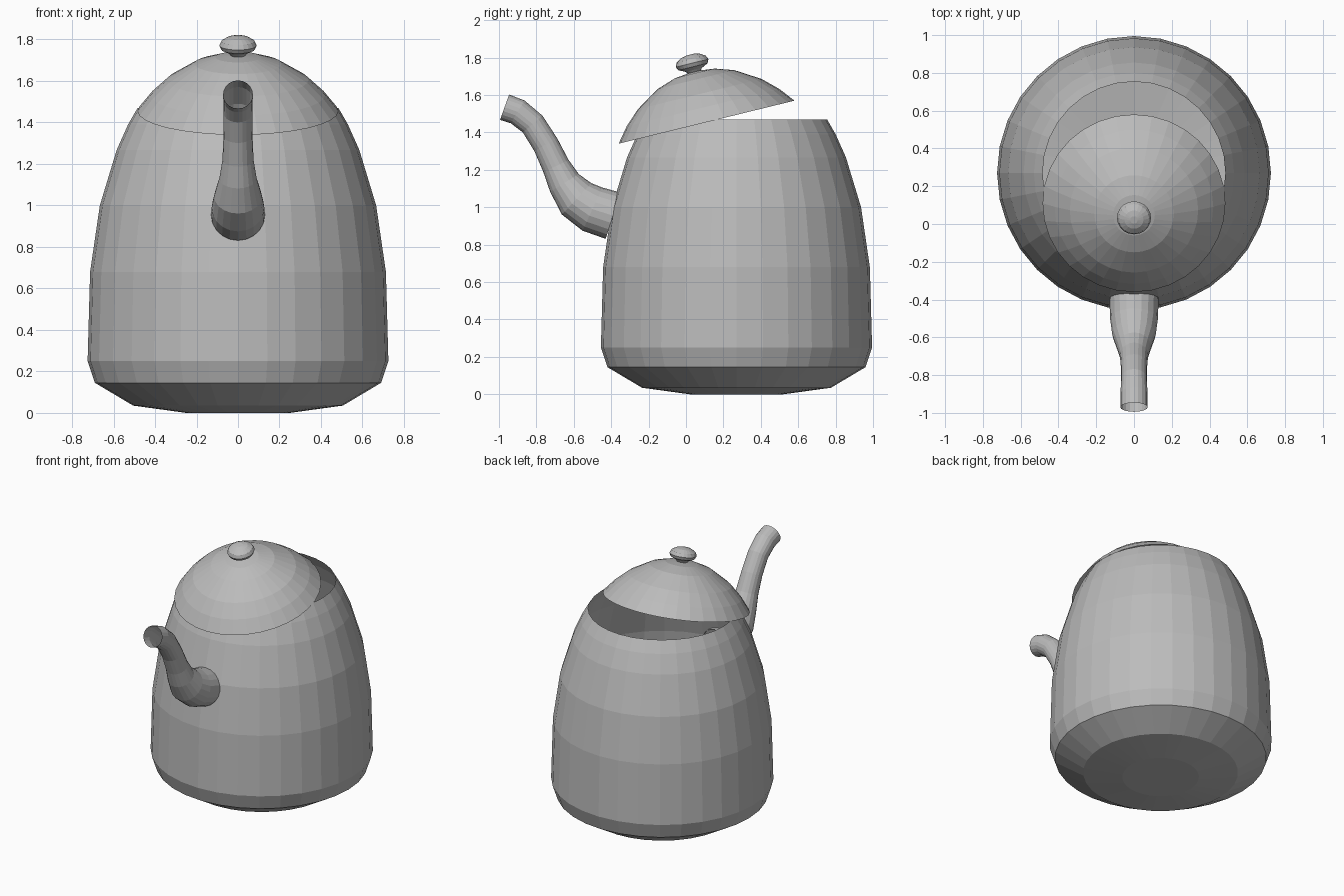
import bpy, bmesh, math
from mathutils import Vector, Matrix

if "Cube" in bpy.data.objects:
    bpy.data.objects.remove(bpy.data.objects["Cube"])

grey = bpy.data.materials.new("grey")
grey.diffuse_color = (0.5, 0.5, 0.5, 1)
grey.use_nodes = True
grey.node_tree.nodes["Principled BSDF"].inputs["Base Color"].default_value = grey.diffuse_color


def skin_rings(name, rings, cap_start=False, cap_end=False):
    """Join a series of vertex rings into a flat-shaded surface."""
    bm = bmesh.new()
    loops = [[bm.verts.new(p) for p in ring] for ring in rings]
    n = len(loops[0])
    for a, b in zip(loops, loops[1:]):
        for i in range(n):
            j = (i + 1) % n
            bm.faces.new((a[i], a[j], b[j], b[i]))
    if cap_start:
        bm.faces.new(loops[0][::-1])
    if cap_end:
        bm.faces.new(loops[-1])
    mesh = bpy.data.meshes.new(name)
    bm.to_mesh(mesh)
    bm.free()
    mesh.materials.append(grey)
    ob = bpy.data.objects.new(name, mesh)
    bpy.context.collection.objects.link(ob)
    return ob


def lathe(name, profile, sides, **caps):
    """Turn (radius, height) points around z, listed from bottom to top."""
    rings = [[Vector((r * math.cos(2 * math.pi * i / sides),
                      r * math.sin(2 * math.pi * i / sides), z))
              for i in range(sides)] for r, z in profile]
    return skin_rings(name, rings, **caps)


# Open-topped pot body
body = lathe("body", [(0.25, 0), (0.505, 0.035), (0.69, 0.145), (0.725, 0.25),
                      (0.713, 0.68), (0.666, 1.0), (0.585, 1.267),
                      (0.53, 1.39), (0.484, 1.47)], 32, cap_start=True)
body.location = (0, 0.27, 0)

# Tilted lid and its knob share one placement
tilt = Matrix.Translation((0, 0.11, 1.455)) @ Matrix.Rotation(math.radians(13.75), 4, 'X')
lid = lathe("lid", [(0.484, 0), (0.42, 0.08), (0.34, 0.155), (0.21, 0.235),
                    (0.11, 0.268), (0.03, 0.277)], 32, cap_end=True)
knob = lathe("lid_knob", [(0.03, 0.27), (0.045, 0.288), (0.08, 0.305), (0.09, 0.325),
                          (0.08, 0.347), (0.05, 0.365), (0.02, 0.372)], 20, cap_end=True)
for ob in (lid, knob):
    ob.matrix_world = tilt

# Curved spout, open at both ends: (y, z, radius) from the pot to the tip
path = [(-0.39, 0.955, 0.13), (-0.50, 0.99, 0.127), (-0.585, 1.045, 0.115),
        (-0.65, 1.13, 0.09), (-0.695, 1.22, 0.075), (-0.75, 1.335, 0.07),
        (-0.82, 1.445, 0.069), (-0.90, 1.51, 0.071), (-0.97, 1.535, 0.072)]
rings = []
for k, (y, z, r) in enumerate(path):
    y0, z0, _ = path[max(k - 1, 0)]
    y1, z1, _ = path[min(k + 1, len(path) - 1)]
    along = Vector((0, y1 - y0, z1 - z0)).normalized()
    side = Vector((1, 0, 0))
    up = along.cross(side)
    rings.append([Vector((0, y, z)) + r * (math.cos(t) * side + math.sin(t) * up)
                  for t in (2 * math.pi * i / 20 for i in range(20))])
skin_rings("spout", rings)
